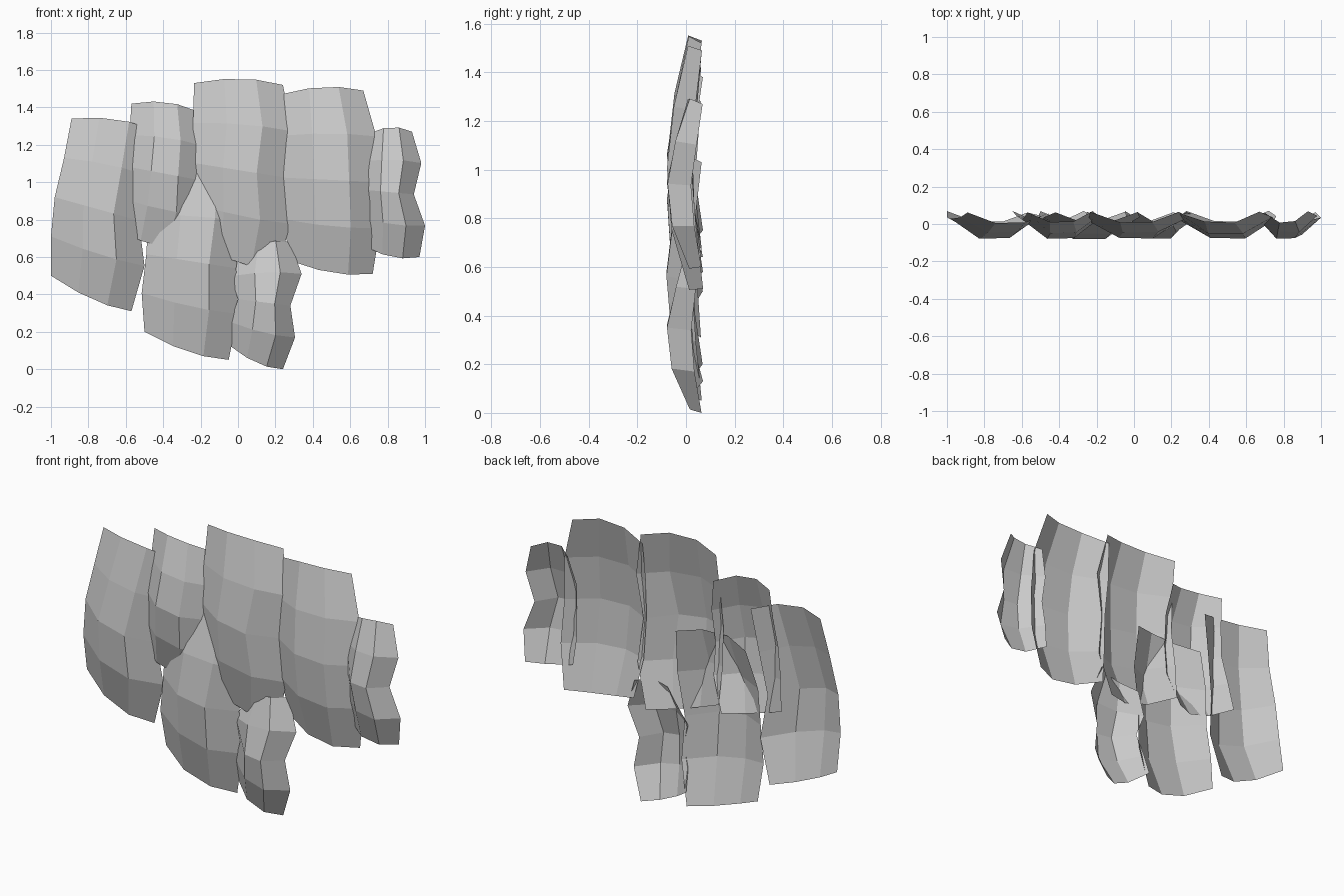
import bpy, random

if "Cube" in bpy.data.objects:
    bpy.data.objects.remove(bpy.data.objects["Cube"])

random.seed(4)

# Each plate: left edge x (top to bottom), right edge x, z of (top left, bottom left, top right, bottom right)
PLATES = {
    "outer_left_plate": ((-.89, -.93, -.98, -1, -1), (-.45, -.49, -.53, -.50, -.57), (1.34, .50, 1.28, .31)),
    "inner_left_plate": ((-.57, -.58, -.60, -.63, -.65), (-.22, -.19, -.20, -.20, -.27), (1.42, .75, 1.38, .64)),
    "centre_plate": ((-.235, -.24, -.25, -.26, -.25), (.24, .29, .25, .28, .21), (1.53, .68, 1.52, .53)),
    "inner_right_plate": ((.23, .22, .23, .24, .28), (.67, .74, .75, .76, .72), (1.47, .58, 1.49, .51)),
    "outer_right_plate": ((.70, .66, .67, .66, .67), (.93, .98, .94, 1, .97), (1.26, .66, 1.27, .60)),
    "lower_left_plate": ((-.42, -.48, -.49, -.515, -.50), (.02, .03, -.01, .0, -.05), (1.03, .20, 1.03, .05)),
    "lower_right_plate": ((.02, -.04, .0, -.04, -.05), (.28, .34, .28, .305, .24), (.62, .13, .68, 0)),
}
INNER_Y = (.01, -.045, -.075, -.055, .01)   # bulging middle of each row
EDGE_Y = (.065, .04, .025, .04, .065)       # edges curl to the back
COLUMNS = (0, .34, .7, 1)


def make_plate(name, left, right, corners):
    tl, bl, tr, br = corners
    verts, faces = [], []
    for r in range(5):
        t = r / 4
        zl, zr = tl + (bl - tl) * t, tr + (br - tr) * t
        for c, u in enumerate(COLUMNS):
            inner = c in (1, 2)
            x = left[r] + (right[r] - left[r]) * u
            y = (INNER_Y if inner else EDGE_Y)[r] + random.uniform(-.006, .006)
            z = zl + (zr - zl) * u
            if inner:                       # arched top, rounded bottom
                z += .025 - .05 * t
            verts.append((x, y, z))
    for r in range(4):
        for c in range(3):
            a = r * 4 + c
            faces.append((a, a + 4, a + 5, a + 1))
    mesh = bpy.data.meshes.new(name)
    mesh.from_pydata(verts, [], faces)
    obj = bpy.data.objects.new(name, mesh)
    bpy.context.collection.objects.link(obj)


# Overlapping faceted plates
for name, (left, right, corners) in PLATES.items():
    make_plate(name, left, right, corners)
